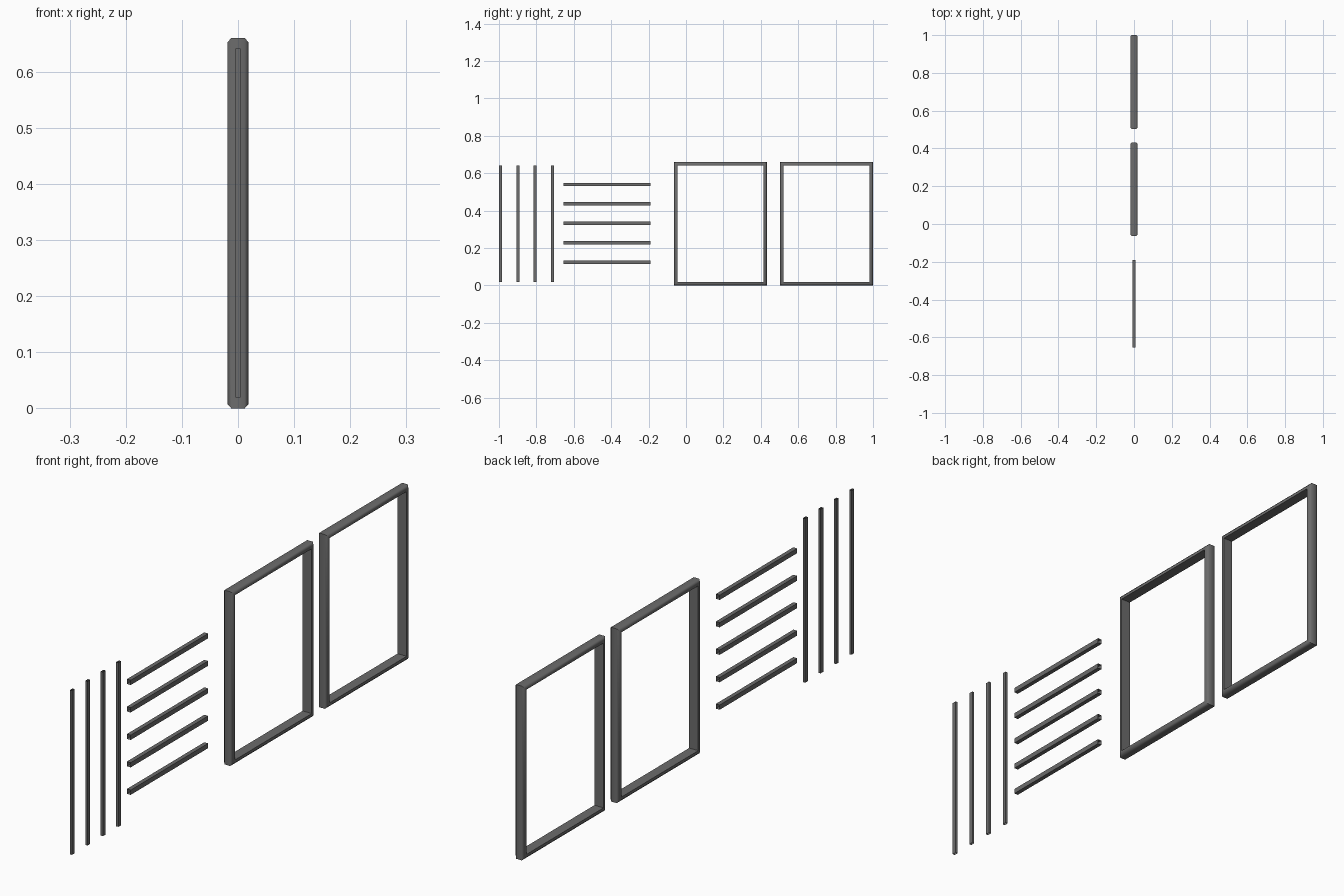
import bpy

if "Cube" in bpy.data.objects:
    bpy.data.objects.remove(bpy.data.objects["Cube"])

dark = bpy.data.materials.new("dark_metal")
dark.diffuse_color = (0.15, 0.15, 0.15, 1)
dark.use_nodes = True
dark.node_tree.nodes["Principled BSDF"].inputs["Base Color"].default_value = dark.diffuse_color


def make_object(name, verts, faces, smooth=None):
    mesh = bpy.data.meshes.new(name)
    mesh.from_pydata(verts, [], faces)
    mesh.update()
    mesh.materials.append(dark)
    obj = bpy.data.objects.new(name, mesh)
    bpy.context.collection.objects.link(obj)
    if smooth:
        bpy.ops.object.select_all(action='DESELECT')
        obj.select_set(True)
        bpy.context.view_layer.objects.active = obj
        bpy.ops.object.shade_smooth_by_angle(angle=smooth)
    return obj


# Frame profile: (depth x, inset from the outer edge)
PROFILE = [(-0.012, 0), (0.012, 0), (0.019, 0.008), (0.019, 0.018),
           (-0.019, 0.018), (-0.019, 0.008)]


def window_frame(name, y0, y1, z0, z1):
    """Sweep the profile around a rectangle with mitred corners."""
    corners = [(y0, z0, 1, 1), (y1, z0, -1, 1),
               (y1, z1, -1, -1), (y0, z1, 1, -1)]
    verts = [(x, y + sy * d, z + sz * d)
             for y, z, sy, sz in corners for x, d in PROFILE]
    n = len(PROFILE)
    faces = []
    for c in range(4):
        a, b = c * n, (c + 1) % 4 * n
        for i in range(n):
            j = (i + 1) % n
            faces.append((a + i, b + i, b + j, a + j))
    # keep normals pointing outwards
    obj = make_object(name, verts, faces, 0.9)
    if obj.data.polygons[0].normal.z > 0:
        obj.data.flip_normals()
    return obj


def open_bar(name, axis, centre, length, across, depth):
    """Square tube without end caps, along 'y' or 'z'."""
    ring = [(-depth / 2, -across / 2), (depth / 2, -across / 2),
            (depth / 2, across / 2), (-depth / 2, across / 2)]
    verts = []
    for end in (-length / 2, length / 2):
        for x, w in ring:
            dy, dz = (w, end) if axis == 'z' else (end, w)
            verts.append((x, centre[0] + dy, centre[1] + dz))
    faces = [(i, (i + 1) % 4, (i + 1) % 4 + 4, i + 4) for i in range(4)]
    if axis == 'y':
        faces = [f[::-1] for f in faces]
    return make_object(name, verts, faces)


# Two outer frames
window_frame("frame_left", -0.064, 0.432, 0, 0.66)
window_frame("frame_right", 0.503, 1.0, 0, 0.66)

# Loose vertical bars
for i in range(4):
    open_bar(f"vertical_bar_{i + 1}", 'z', (-0.992 + i * 0.0925, 0.33),
             0.622, 0.016, 0.009)

# Loose horizontal bars
for i in range(5):
    open_bar(f"horizontal_bar_{i + 1}", 'y', (-0.422, 0.124 + i * 0.104),
             0.464, 0.018, 0.016)
